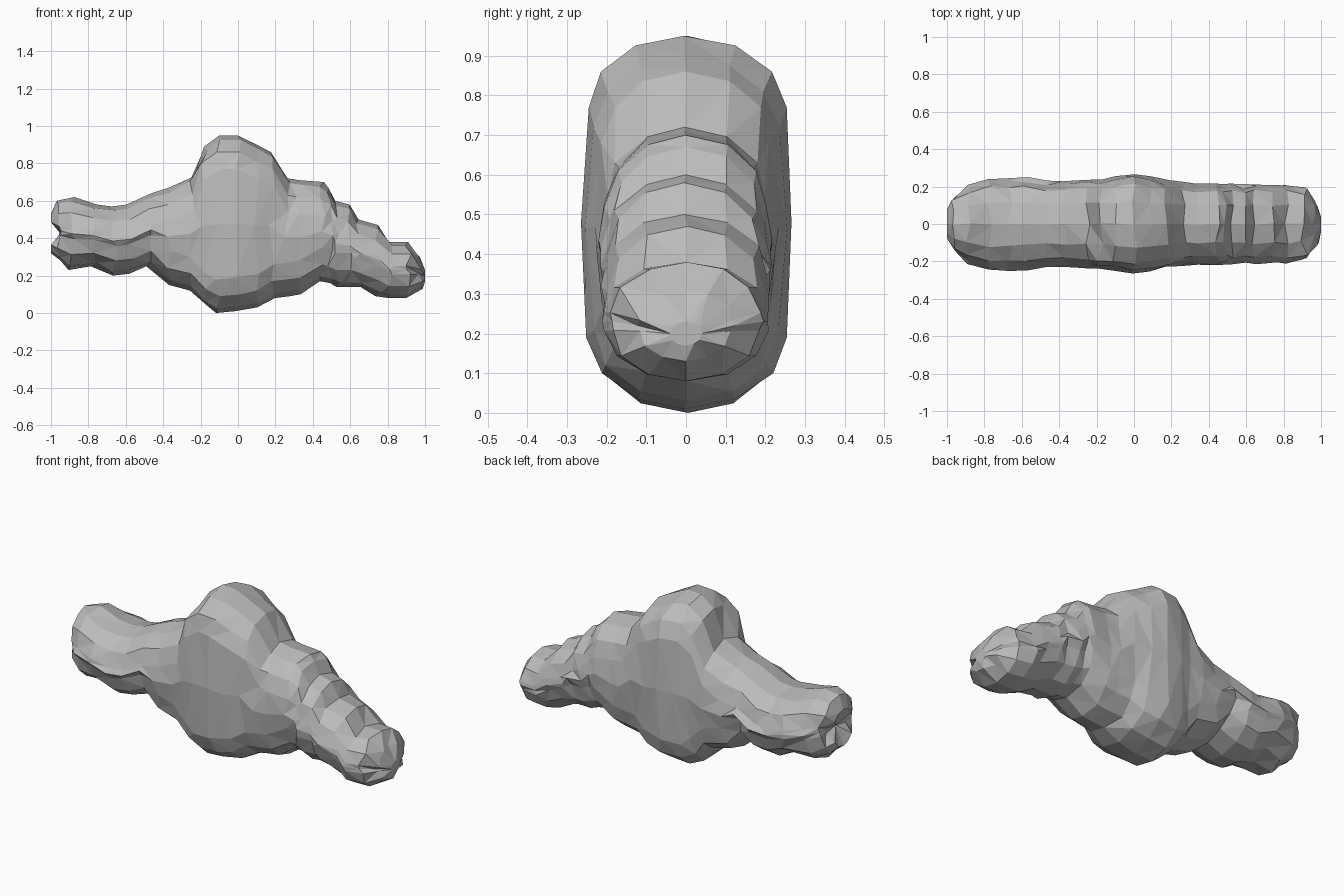
import bpy
import bmesh
import random
from math import sin, cos, radians

if "Cube" in bpy.data.objects:
    bpy.data.objects.remove(bpy.data.objects["Cube"])

random.seed(4)

# Lumpy outline along x, in hundredths: position, top, bottom, half width
STATIONS = [
    (-100, 53, 32, 9), (-96, 60, 28, 15), (-89, 62, 23, 21), (-77, 58, 25, 24),
    (-66, 57, 20, 25), (-58, 58, 21, 25), (-48, 64, 25, 23), (-37, 67, 15, 23),
    (-25, 73, 12, 24), (-18, 89, 4, 24), (-11, 95, 0, 25), (0, 95, 1, 27),
    (10, 90, 3, 25), (18, 86, 8, 23), (26, 72, 9, 22), (33, 71, 10, 22),
    (45, 70, 17, 22), (49, 67, 16, 21), (53, 60, 14, 22), (60, 58, 14, 21),
    (64, 50, 14, 21), (75, 47, 9, 21), (82, 38, 8, 21), (91, 38, 8, 19),
    (97, 31, 13, 12), (100, 23, 17, 4),
]
CAP_HEIGHT = 0.18


def half_section(top, bottom, width):
    """Rounded upper cap, bulging side and rounded lower cap, as (y, z) points."""
    middle = (top + bottom) / 2
    half = (top - bottom) / 2
    cap = min(half * 0.85, CAP_HEIGHT)
    shoulder = width * (0.92 if half > CAP_HEIGHT else 0.98)
    arc = [radians(a) for a in (90, 60, 30, 0)]
    upper = [(shoulder * cos(a), top - cap + cap * sin(a)) for a in arc]
    lower = [(y, 2 * middle - z) for y, z in reversed(upper)]
    return upper + [(width, middle)] + lower


def make_ring(bm, station, loose):
    """One closed cross-section, slightly irregular when loose."""
    x, top, bottom, width = [value / 100 for value in station]
    side = half_section(top, bottom, width)
    points = side + [(-y, z) for y, z in reversed(side[1:-1])]
    ring = []
    for y, z in points:
        dx = random.uniform(-0.018, 0.018) if loose else 0
        dy = random.uniform(-0.006, 0.006) if loose else 0
        ring.append(bm.verts.new((x + dx, y + dy, z)))
    return ring


def close_end(bm, ring, x):
    """Fan of triangles around a centre point."""
    height = sum(v.co.z for v in ring) / len(ring)
    tip = bm.verts.new((x, 0, height))
    for a, b in zip(ring, ring[1:] + ring[:1]):
        bm.faces.new((a, b, tip))


bm = bmesh.new()
last = len(STATIONS) - 1
rings = [make_ring(bm, s, 0 < i < last) for i, s in enumerate(STATIONS)]

# Skin between neighbouring sections
for near, far in zip(rings, rings[1:]):
    for i in range(len(near)):
        j = (i + 1) % len(near)
        bm.faces.new((near[i], near[j], far[j], far[i]))

# Pinch between the upper and lower lumps of the right-hand tip
centre = sum(v.co.z for v in rings[0]) / len(rings[0])
for v in rings[0]:
    if abs(v.co.z - centre) < 0.04:
        v.co.x += 0.05
close_end(bm, rings[0], -0.95)
close_end(bm, rings[-1], 1)

# Irregular low-poly facets
bmesh.ops.recalc_face_normals(bm, faces=bm.faces)
bmesh.ops.triangulate(bm, faces=bm.faces, quad_method='SHORT_EDGE')

mesh = bpy.data.meshes.new("cloud")
bm.to_mesh(mesh)
bm.free()
cloud = bpy.data.objects.new("cloud", mesh)
bpy.context.collection.objects.link(cloud)

# Plain grey colour
grey = bpy.data.materials.new("light_grey")
grey.use_nodes = True
colour = (0.5, 0.5, 0.5, 1)
grey.diffuse_color = colour
grey.node_tree.nodes["Principled BSDF"].inputs["Base Color"].default_value = colour
mesh.materials.append(grey)
